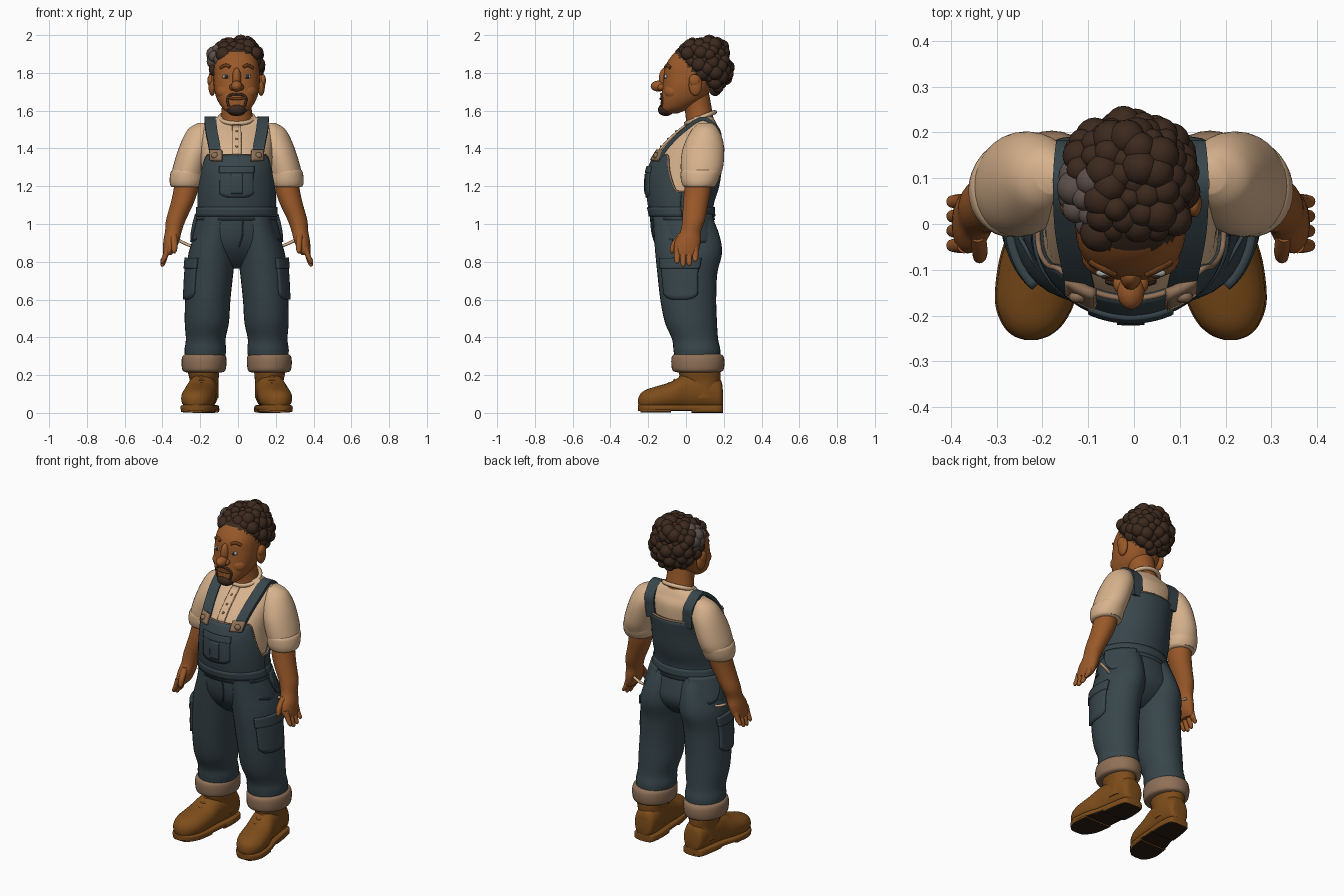
import bpy, bmesh, random
from math import sin, cos, pi, radians, sqrt
from mathutils import Vector, Matrix

if bpy.data.objects.get("Cube"):
    bpy.data.objects.remove(bpy.data.objects["Cube"], do_unlink=True)
random.seed(4)
OX = -0.007          # sideways centre of the body
BOTH = ((1, "left"), (-1, "right"))


def material(name, code):
    rgb = [(int(code[i:i + 2], 16) / 255) ** 2.2 for i in (0, 2, 4)]
    m = bpy.data.materials.new(name)
    m.use_nodes = True
    m.diffuse_color = (*rgb, 1)
    node = m.node_tree.nodes["Principled BSDF"]
    node.inputs["Base Color"].default_value = (*rgb, 1)
    node.inputs["Roughness"].default_value = 0.8
    return m


denim, grey_hair = material("denim", "3A474C"), material("greying hair", "5C504B")
cloth, skin = material("cream cloth", "D6B18C"), material("brown skin", "98592D")
hair, leather = material("dark hair", "3E2D23"), material("tan leather", "7D4E20")
rubber, lining = material("dark rubber", "2E2219"), material("faded lining", "8E7058")
eye_white, ruddy = material("eye white", "B0AFB0"), material("ruddy brown", "6A3F20")


def add(name, data, mat):
    ob = bpy.data.objects.new(name, data)
    bpy.context.collection.objects.link(ob)
    data.materials.append(mat)
    if ob.type == 'MESH':
        bpy.ops.object.select_all(action='DESELECT')
        ob.select_set(True)
        bpy.context.view_layer.objects.active = ob
        bpy.ops.object.shade_smooth_by_angle(angle=radians(45))
    return ob


def put(p, side):
    return Vector((side * p[0] + OX, p[1], p[2]))


def dense(rows, k=5):
    """Smooth curve through rows of numbers."""
    out, last = [], len(rows) - 1
    for i in range(last):
        quad = list(zip(rows[max(i - 1, 0)], rows[i], rows[i + 1], rows[min(i + 2, last)]))
        for j in range(k):
            t = j / k
            out.append([b + t * ((c - a) / 2 + t * (a - 2.5 * b + 2 * c - d / 2
                       + t * (1.5 * (b - c) + (d - a) / 2))) for a, b, c, d in quad])
    return out + [list(rows[-1])]


def rings_mesh(name, rings, mat):
    """Closed skin over a run of rings."""
    bm = bmesh.new()
    rs = [[bm.verts.new(p) for p in r] for r in rings]
    n = len(rs[0])
    for a, b in zip(rs, rs[1:]):
        for i in range(n):
            bm.faces.new((a[i], a[(i + 1) % n], b[(i + 1) % n], b[i]))
    bm.faces.new(rs[0])
    bm.faces.new(rs[-1])
    bmesh.ops.recalc_face_normals(bm, faces=bm.faces)
    me = bpy.data.meshes.new(name)
    bm.to_mesh(me)
    bm.free()
    return add(name, me, mat)


def power(v, p):
    return (1 if v > 0 else -1) * abs(v) ** (2 / p)


def loft(name, rows, mat, side=1, along_y=False, p=2, n=32, off=0):
    """Rows: centre, centre, station, radius, radius."""
    rings = []
    for a, b, t, ra, rb in dense(rows):
        ring = []
        for i in range(n):
            w = 2 * pi * i / n
            u, v = a + (ra + off) * power(cos(w), p), b + (rb + off) * power(sin(w), p)
            ring.append(put((u, t, v) if along_y else (u, v, t), side))
        rings.append(ring)
    return rings_mesh(name, rings, mat)


def section(rows, z):
    d = dense(rows)
    for a, b in zip(d, d[1:]):
        if a[2] <= z <= b[2]:
            t = (z - a[2]) / max(b[2] - a[2], 1e-6)
            return [u + (v - u) * t for u, v in zip(a, b)]
    return d[0] if z < d[0][2] else d[-1]


def on(rows, deg, z, off=0.0, p=2):
    x, y, _, rx, ry = section(rows, z)
    w = radians(deg)
    return (x + (rx + off) * power(cos(w), p), y + (ry + off) * power(sin(w), p), z)


def patch(name, rows, d0, d1, low, high, off, mat, side=1, n=16, m=8, thick=0.02):
    """Cloth panel lying on a lofted surface; low and high may be functions of angle."""
    lo = low if callable(low) else lambda d: low
    hi = high if callable(high) else lambda d: high
    verts, faces = [], []
    for i in range(n + 1):
        d = d0 + (d1 - d0) * i / n
        for j in range(m + 1):
            verts.append(put(on(rows, d, lo(d) + (hi(d) - lo(d)) * j / m, off), side))
    for i in range(n):
        for j in range(m):
            a = i * (m + 1) + j
            f = (a, a + m + 1, a + m + 2, a + 1)
            faces.append(f if side > 0 else f[::-1])
    me = bpy.data.meshes.new(name)
    me.from_pydata(verts, [], faces)
    mod = add(name, me, mat).modifiers.new("thickness", 'SOLIDIFY')
    mod.thickness, mod.offset = thick, 0


def tube(name, pts, r, mat, side=1, cyclic=False):
    cu = bpy.data.curves.new(name, 'CURVE')
    cu.dimensions, cu.bevel_depth, cu.bevel_resolution, cu.use_fill_caps = '3D', r, 2, True
    path = pts if cyclic else dense(pts)
    sp = cu.splines.new('POLY')
    sp.points.add(len(path) - 1)
    for q, p in zip(sp.points, path):
        q.co = (*put(p, side), 1)
    sp.use_cyclic_u = cyclic
    add(name, cu, mat)


def balls(name, items, mat, side=1, sub=3):
    bm = bmesh.new()
    for c, r in items:
        mx = Matrix.Translation(put(c, side)) @ Matrix.Diagonal((*r, 1))
        bmesh.ops.create_icosphere(bm, subdivisions=sub, radius=1, matrix=mx)
    me = bpy.data.meshes.new(name)
    bm.to_mesh(me)
    bm.free()
    add(name, me, mat)


# Torso: shirt body, then overalls bib wrapped on the same surface
torso = [(0, -.012, .97, .222, .17), (0, -.022, 1.05, .202, .162), (0, -.028, 1.11, .2, .168),
         (0, -.018, 1.2, .2, .186), (0, -.005, 1.3, .196, .188), (0, .03, 1.4, .2, .166),
         (0, .068, 1.48, .2, .127), (0, .085, 1.525, .19, .088), (0, .087, 1.552, .15, .072),
         (0, .078, 1.575, .08, .066)]
loft("shirt_body", torso, cloth, off=-.008, n=48)


def bib_top(d):
    s = sin(radians(d))
    t = min(max((abs(s) - .12) / .55, 0), 1)
    return 1.17 + (.23 if s > 0 else .195) * t * t * (3 - 2 * t)


patch("overalls_bib", torso, 0, 360, 1.02, bib_top, 0, denim, n=96, m=16, thick=.016)
tube("bib_edge", [on(torso, d, bib_top(d), .003) for d in range(0, 360, 4)], .006, lining, cyclic=True)
patch("waistband", torso, 0, 360, 1.04, 1.09, .005, denim, n=64, m=3)
patch("bib_pocket", torso, -115, -65, lambda d: 1.14 + .02 * (abs(d + 90) / 25) ** 4, 1.29, .006, denim, thick=.016)
patch("bib_pocket_flap", torso, -116, -64, 1.27, 1.305, .01, denim, thick=.016)
patch("bib_pocket_pleat", torso, -98, -82, 1.16, 1.265, .01, denim, thick=.016)
patch("shirt_placket", torso, -97, -83, 1.36, 1.52, -.004, cloth, thick=.014)
balls("shirt_buttons", [(on(torso, -90, z, .004), (.007,) * 3) for z in (1.41, 1.45, 1.49)], lining, sub=2)
tube("collar", [(.09 * cos(a), .076 + .076 * sin(a), 1.562 + .03 * sin(a))
                for a in (i * pi / 16 for i in range(32))], .012, cloth, cyclic=True)

# Pelvis and trouser legs
pelvis = [(0, .01, .765, .05, .04), (0, .01, .79, .15, .085), (0, .01, .84, .234, .135),
          (0, .004, .9, .24, .166), (0, -.01, .97, .225, .17), (0, -.022, 1.05, .204, .163)]
leg = [(.168, .06, .26, .1, .115), (.166, .058, .33, .11, .124), (.164, .048, .39, .105, .122),
       (.158, .026, .48, .117, .138), (.153, .012, .6, .12, .148), (.142, .007, .74, .124, .159),
       (.13, .014, .85, .124, .177), (.114, .002, .95, .106, .172), (.1, -.018, 1.04, .095, .155)]
loft("trouser_seat", pelvis, denim, n=48)
tube("fly_seam", [on(pelvis, d, z, .004) for d, z in ((-82, 1.03), (-82, .95), (-87, .88))], .004, denim)

# Boot outline, running from heel to toe
boot = [(.165, .08, .195, .03, .04), (.166, .1, .18, .06, .08), (.17, .118, .1, .074, .1),
        (.183, .112, 0, .078, .095), (.198, .09, -.08, .087, .074), (.209, .076, -.165, .085, .062),
        (.214, .069, -.215, .066, .052), (.217, .064, -.242, .04, .036), (.218, .062, -.253, .012, .014)]
sleeve = [(.266, .072, 1.2, .077, .084), (.263, .076, 1.24, .083, .098), (.25, .084, 1.3, .088, .112),
          (.226, .09, 1.38, .088, .112), (.203, .098, 1.45, .084, .096),
          (.188, .102, 1.505, .066, .066), (.17, .103, 1.535, .035, .036)]
arm = [(.368, 0, .835, .022, .055), (.358, .002, .86, .033, .066), (.346, .01, .91, .042, .068),
       (.335, .025, .96, .044, .055), (.322, .04, 1.02, .052, .06), (.292, .05, 1.1, .06, .066),
       (.272, .06, 1.17, .064, .07), (.262, .07, 1.25, .064, .07)]

for s, tag in BOTH:
    loft(tag + "_trouser_leg", leg, denim, s)
    patch(tag + "_cargo_pocket", leg, -54, 20,
          lambda d: .6 + .03 * (abs(d + 17) / 37) ** 4, .79, .002, denim, s)
    patch(tag + "_cargo_flap", leg, -56, 22, .765, .82, .006, denim, s, thick=.022)
    patch(tag + "_side_pocket", pelvis, 8, 62,
          lambda d: .9 + .1 * ((d - 35) / 27) ** 4, 1.05, .01, denim, s)
    tube(tag + "_front_pocket_seam", [on(pelvis, d, z, .008) for d, z in
         ((-58, 1.04), (-54, .98), (-38, .93), (-10, .91))], .005, denim, s)
    tube(tag + "_pocket_stick", [(.23, .06, .88), (.27, .07, .895), (.31, .07, .915)], .008, cloth, s)
    loft(tag + "_trouser_cuff", [(.172, .063, .215, .095, .11), (.173, .063, .225, .113, .134),
         (.173, .063, .265, .119, .141), (.172, .062, .3, .115, .136),
         (.171, .06, .313, .098, .115)], lining, s)
    # Boots: leather welt and heel with dark undersides
    loft(tag + "_boot_shaft", [(.172, .085, .08, .075, .095), (.172, .08, .16, .075, .102),
         (.175, .073, .21, .082, .11), (.175, .073, .24, .08, .106)], leather, s)
    loft(tag + "_boot_foot", boot, leather, s, along_y=True, p=2.2)
    welt = [(x, .026, y, rx + .003, .017) for x, z, y, rx, rz in boot]
    heel = [(x, .018, y, rx + .004, .018) for x, z, y, rx, rz in boot[:3]] + [(.176, .018, .03, .08, .018)]
    tread = [(x, .014, y, rx + .002, .012) for x, z, y, rx, rz in boot[4:-1]]
    for part, rows in (("welt", welt), ("heel", heel), ("tread", tread)):
        ob = loft(f"{tag}_boot_{part}", rows, leather, s, along_y=True, p=5)
        ob.data.materials.append(rubber)
        for f in ob.data.polygons:
            f.material_index = int(f.normal.z < -.6)
    for k in range(3):
        y, z = -.026 - .03 * k, .2 - .018 * k
        tube(f"{tag}_boot_lace_{k + 1}", [(.14, y + .03, z - .03), (.187, y - .004, z - .008),
             (.235, y + .03, z - .03)], .007, leather, s)
    # Sleeves, arms and hands
    loft(tag + "_sleeve", sleeve, cloth, s)
    loft(tag + "_sleeve_roll", [(.267, .07, 1.195, .073, .076), (.267, .07, 1.205, .084, .088),
         (.265, .073, 1.235, .09, .1), (.262, .078, 1.275, .087, .106), (.258, .08, 1.29, .078, .1)], cloth, s)
    loft(tag + "_arm", arm, skin, s)
    for k, tip in enumerate((.79, .775, .78, .8)):
        y = -.047 + .032 * k
        loft(f"{tag}_finger_{k + 1}", [(.394, y, tip, .005, .005), (.391, y, tip + .012, .012, .013),
             (.378, y, .83, .015, .016), (.363, y, .88, .016, .017)], skin, s, n=12)
    loft(tag + "_thumb", [(.33, -.075, .845, .005, .005), (.33, -.072, .86, .014, .014),
         (.33, -.058, .9, .017, .018), (.335, -.02, .95, .018, .02)], skin, s, n=12)
    # Shoulder straps over the shirt, with buckles
    path = []
    for x, z, f in ((.108, 1.345, -1), (.12, 1.42, -1), (.135, 1.5, -1), (.139, 1.558, 0),
                    (.133, 1.5, 1), (.127, 1.44, 1), (.12, 1.37, 1)):
        _, cy, _, rx, ry = section(torso, z)
        path.append((x, cy + f * (ry + .006 + .003 * f) * sqrt(1 - (x / rx) ** 2) if f else .09, z))
    path = [Vector(p) for p in dense(path)]
    rings = []
    for i, c in enumerate(path):
        t = path[min(i + 1, len(path) - 1)] - path[max(i - 1, 0)]
        nrm = Vector((0, -t.z, t.y)).normalized() * .01
        wide = Vector((.031, 0, 0))
        rings.append([put(c + q, s) for q in (wide + nrm, nrm - wide, -wide - nrm, wide - nrm)])
    rings_mesh(tag + "_strap", rings, denim)
    patch(tag + "_buckle", torso, -69, -50, 1.335, 1.39, .018, lining, s, n=6, m=4)
    balls(tag + "_buckle_stud", [(on(torso, -59, 1.362, .026), (.02, .014, .018))], lining, s, sub=2)

# Neck and head, with the scalp coloured by height
head = [(0, -.085, 1.585, .035, .04), (0, -.06, 1.61, .072, .073), (0, -.02, 1.66, .104, .113),
        (0, .004, 1.72, .12, .129), (0, .02, 1.78, .122, .138), (0, .034, 1.84, .118, .142),
        (0, .05, 1.9, .1, .118), (0, .06, 1.94, .068, .08)]


def face(deg, z, off):
    return on(head, deg, z, off, 2.4)


loft("neck", [(0, .07, 1.5, .085, .075), (0, .072, 1.56, .084, .073),
              (0, .06, 1.63, .078, .073), (0, .04, 1.7, .08, .08)], skin)
skull = loft("head", head, skin, p=2.4, n=48)
skull.data.materials.append(hair)
for f in skull.data.polygons:
    f.material_index = int(f.center.z > 1.85 - f.center.y)
balls("nose", [((0, -.146, 1.73), (.03, .041, .029)), ((0, -.112, 1.768), (.024, .032, .06)),
               ((.021, -.13, 1.724), (.018, .022, .018)), ((-.021, -.13, 1.724), (.018, .022, .018))], skin)
balls("goatee", [((0, -.107, 1.605), (.052, .042, .034))], hair)
tube("mouth", [face(-90 + a, 1.66 + abs(a) / 2000, .001) for a in (-20, -7, 7, 20)], .007, ruddy)
for s, tag in BOTH:
    balls(tag + "_ear", [((.13, .05, 1.735), (.02, .036, .057)), ((.139, .045, 1.76), (.016, .03, .033))], skin, s)
    balls(tag + "_cheek", [((.05, -.068, 1.7), (.058, .05, .048))], skin, s)
    balls(tag + "_eye", [(face(-67, 1.78, -.002), (.022, .01, .012))], eye_white, s, sub=2)
    balls(tag + "_iris", [(face(-68, 1.78, .005), (.01, .006, .01))], hair, s, sub=2)
    tube(tag + "_brow", [face(d, z, .001) for d, z in ((-77, 1.83), (-65, 1.84), (-48, 1.826))], .009, ruddy, s)
    tube(tag + "_moustache", [face(d, z, .001) for d, z in
         ((-90, 1.688), (-78, 1.684), (-66, 1.662), (-64, 1.622))], .007, hair, s)

# Curly hair: uneven curls spread over a rounded block, greying at one temple
curls, grey_curls, count = [], [], 130
for i in range(count):
    h = 1 - 2 * (i + .5) / count
    a, w = i * pi * (3 - sqrt(5)), sqrt(1 - h * h)
    d = Vector((w * cos(a), w * sin(a), h))
    d /= sum(abs(v) ** 2.6 for v in d) ** (1 / 2.6)
    r, lift = random.uniform(.024, .042), random.uniform(.88, 1.03)
    c = (-.004 + d.x * lift * .12, .09 + d.y * lift * .126, 1.852 + d.z * lift * (.112 if h > 0 else .155))
    if c[2] > 1.86 - c[1]:
        grey = c[0] < -.085 and c[1] < .11 and c[2] > 1.83
        (grey_curls if grey else curls).append((c, (r, r, r)))
balls("hair_curls", curls, hair)
balls("temple_curls", grey_curls, grey_hair)
balls("hair_core", [((-.004, .1, 1.865), (.118, .118, .102))], hair)
